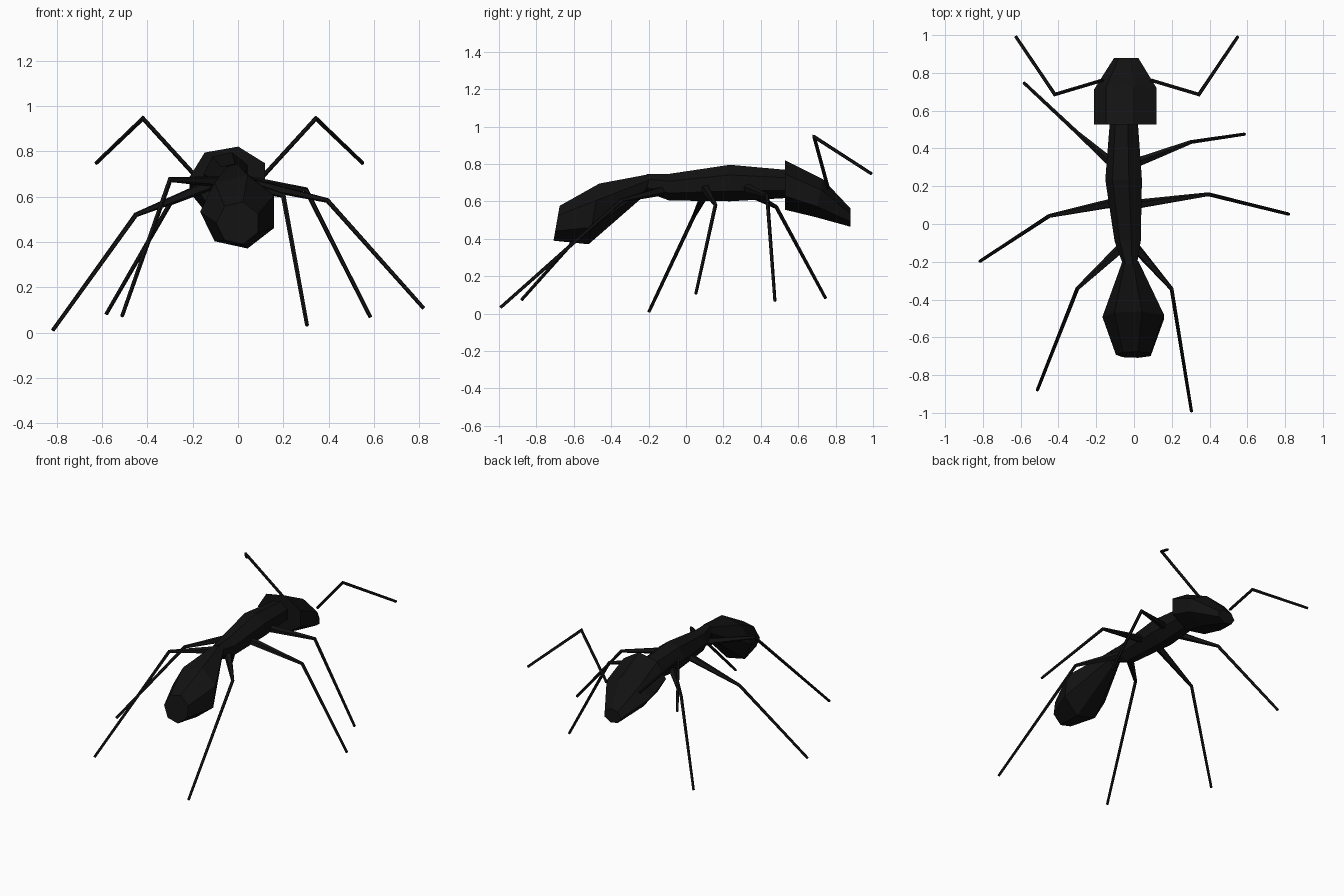
import bpy, bmesh
from math import cos, sin, pi, radians
from mathutils import Vector

if "Cube" in bpy.data.objects:
    bpy.data.objects.remove(bpy.data.objects["Cube"])

black = bpy.data.materials.new("black")
black.diffuse_color = (0.006, 0.006, 0.006, 1)
black.use_nodes = True
black.node_tree.nodes["Principled BSDF"].inputs["Base Color"].default_value = black.diffuse_color


def loft(name, rings, sides):
    """Skin a closed flat-shaded tube through rings of (centre, u axis, v axis)."""
    bm = bmesh.new()
    loops = []
    for c, u, v in rings:
        angles = [pi + 2 * pi * i / sides for i in range(sides)]
        loops.append([bm.verts.new(c + u * cos(a) + v * sin(a)) for a in angles])
    for a, b in zip(loops, loops[1:]):
        for i in range(sides):
            j = (i + 1) % sides
            bm.faces.new((a[i], a[j], b[j], b[i]))
    bm.faces.new(loops[0])
    bm.faces.new(loops[-1])
    bmesh.ops.recalc_face_normals(bm, faces=bm.faces)
    mesh = bpy.data.meshes.new(name)
    bm.to_mesh(mesh)
    bm.free()
    mesh.materials.append(black)
    obj = bpy.data.objects.new(name, mesh)
    bpy.context.collection.objects.link(obj)


def body(name, sections):
    """Seven-sided body part; section = x, y, z, x radius, z radius, tilt in degrees."""
    rings = []
    for x, y, z, rx, rz, tilt in sections:
        t = radians(tilt)
        rings.append((Vector((x, y, z)), Vector((rx, 0, 0)),
                      Vector((0, sin(t), cos(t))) * rz))
    loft(name, rings, 7)


def limb(name, base, knee, tip, radii):
    """Two-segment tapering limb with a mitred knee."""
    base, knee, tip = Vector(base), Vector(knee), Vector(tip)
    d1, d2 = (knee - base).normalized(), (tip - knee).normalized()
    v = d1.cross(d2).normalized()
    mid = (d1 + d2).normalized()
    rings = []
    for c, t, r in zip((base, knee, tip), (d1, mid, d2), radii):
        rings.append((c, v.cross(t) * r / t.dot(d1 if t is mid else t), v * r))
    loft(name, rings, 5)


# Body
body("head", [(-.038, .528, .688, .175, .136, 0),
              (-.038, .71, .618, .175, .106, 12),
              (-.038, .88, .513, .067, .05, 0)])
body("thorax", [(-.02, -.21, .697, .04, .05, 0),
                (-.03, -.09, .676, .073, .073, 0),
                (-.05, .235, .698, .102, .1, 0),
                (-.05, .54, .693, .078, .077, 0)])
body("abdomen", [(-.018, -.205, .688, .046, .064, 18),
                 (.004, -.492, .533, .1715, .169, 10),
                 (.001, -.692, .483, .097, .097, 10)])

# Antennae, mirrored about the head centre line
for side, s in (("left", -1), ("right", 1)):
    limb(side + "_antenna", (-.038 + s * .13, .76, .67), (-.038 + s * .381, .685, .945),
         (-.038 + s * .588, .992, .747), (.01, .01, .009))

# Legs: base, knee, foot
legs = {
    "right_front_leg": ((-.01, .315, .675), (.30, .433, .63), (.585, .475, .067)),
    "left_front_leg": ((-.09, .30, .665), (-.30, .483, .57), (-.582, .747, .082)),
    "right_middle_leg": ((-.01, .10, .675), (.395, .157, .583), (.82, .052, .107)),
    "left_middle_leg": ((-.09, .115, .665), (-.45, .042, .52), (-.817, -.198, .01)),
    "right_rear_leg": ((0, -.115, .66), (.20, -.345, .605), (.305, -.992, .032)),
    "left_rear_leg": ((-.06, -.12, .665), (-.30, -.343, .675), (-.512, -.88, .073)),
}
for name, points in legs.items():
    limb(name, *points, (.027, .011, .009))
